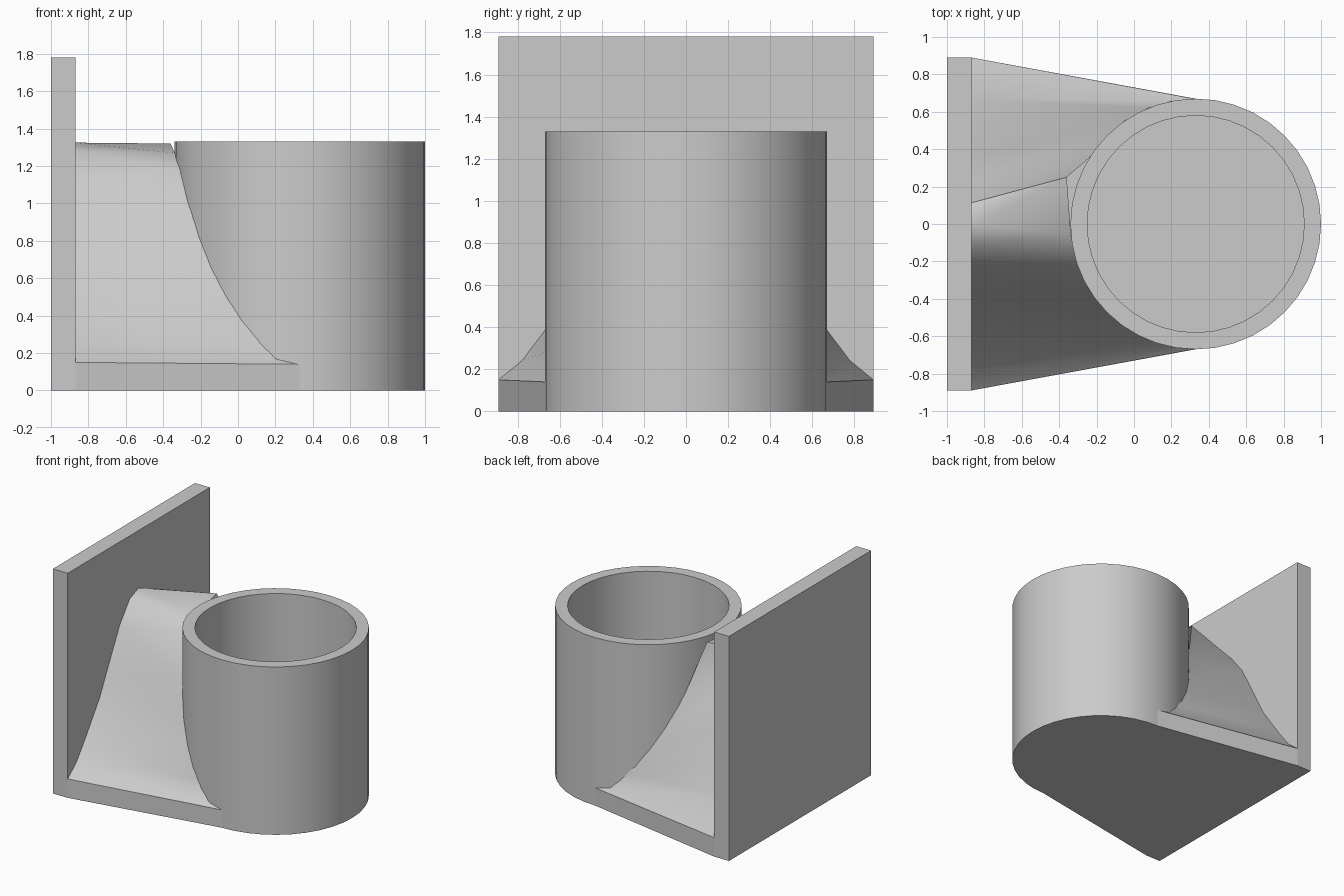
import bpy
import math

if "Cube" in bpy.data.objects:
    bpy.data.objects.remove(bpy.data.objects["Cube"])

CX, R_OUT, R_IN = 0.33, 0.67, 0.58
TOP, FLOOR, SEG = 1.33, 0.15, 40


def make(name, verts, faces):
    mesh = bpy.data.meshes.new(name)
    mesh.from_pydata(verts, [], faces)
    mesh.update()
    obj = bpy.data.objects.new(name, mesh)
    bpy.context.collection.objects.link(obj)
    return obj


def smooth(obj, degrees):
    bpy.ops.object.select_all(action='DESELECT')
    obj.select_set(True)
    bpy.context.view_layer.objects.active = obj
    bpy.ops.object.shade_smooth_by_angle(angle=math.radians(degrees))


def prism(name, outline):
    """outline: (x, y, top z) counter-clockwise, bottom at z = 0"""
    n = len(outline)
    verts = [(x, y, 0) for x, y, z in outline] + list(outline)
    faces = [tuple(reversed(range(n))), tuple(range(n, 2 * n))]
    faces += [(i, (i + 1) % n, (i + 1) % n + n, i + n) for i in range(n)]
    return make(name, verts, faces)


# Upright back plate
prism("back_plate", [(-1, -0.89, 1.78), (-0.87, -0.89, 1.78),
                     (-0.87, 0.89, 1.78), (-1, 0.89, 1.78)])

# Tapered base slab running from the plate to the cup
prism("base_slab", [(-0.87, -0.89, 0.15), (CX, -R_OUT, 0.14),
                    (CX, R_OUT, 0.14), (-0.87, 0.89, 0.15)])

# Open cup: outer bottom, outer rim, inner rim, inner floor
rings = [(R_OUT, 0), (R_OUT, TOP), (R_IN, TOP), (R_IN, FLOOR)]
verts = [(CX + r * math.cos(2 * math.pi * i / SEG),
          r * math.sin(2 * math.pi * i / SEG), z)
         for r, z in rings for i in range(SEG)]
faces = [tuple(reversed(range(SEG))), tuple(range(3 * SEG, 4 * SEG))]
for k in range(3):
    for i in range(SEG):
        j = (i + 1) % SEG
        faces.append((k * SEG + i, k * SEG + j,
                      (k + 1) * SEG + j, (k + 1) * SEG + i))
smooth(make("cup", verts, faces), 30)

# Bell-shaped gusset lofted from the plate to the cup wall
bell = [(-0.89, 0.15), (-0.78, 0.24), (-0.67, 0.385), (-0.49, 0.64),
        (-0.36, 0.89), (-0.238, 1.12), (-0.113, 1.28), (0, 1.325)]
seam = [(0.32, 0.14), (0.2, 0.17), (0.08, 0.30), (-0.05, 0.48),
        (-0.15, 0.67), (-0.24, 0.92), (-0.31, 1.18), (-0.338, 1.27)]
wall = [(-0.87, y, z) for y, z in bell]
cup = [(x, -math.sqrt(max(0, R_OUT ** 2 - (x - CX) ** 2)), z) for x, z in seam]
wall += [(x, -y, z) for x, y, z in reversed(wall[:-1])]
cup += [(x, -y, z) for x, y, z in reversed(cup[:-1])]
cup[8] = (-0.36, 0.25, 1.32)  # raised corner beside the ridge
n = len(wall)
faces = []
for i in range(n - 1):
    faces += [(i, n + i, n + i + 1), (i, n + i + 1, i + 1)]
smooth(make("gusset", wall + cup, faces), 35)
